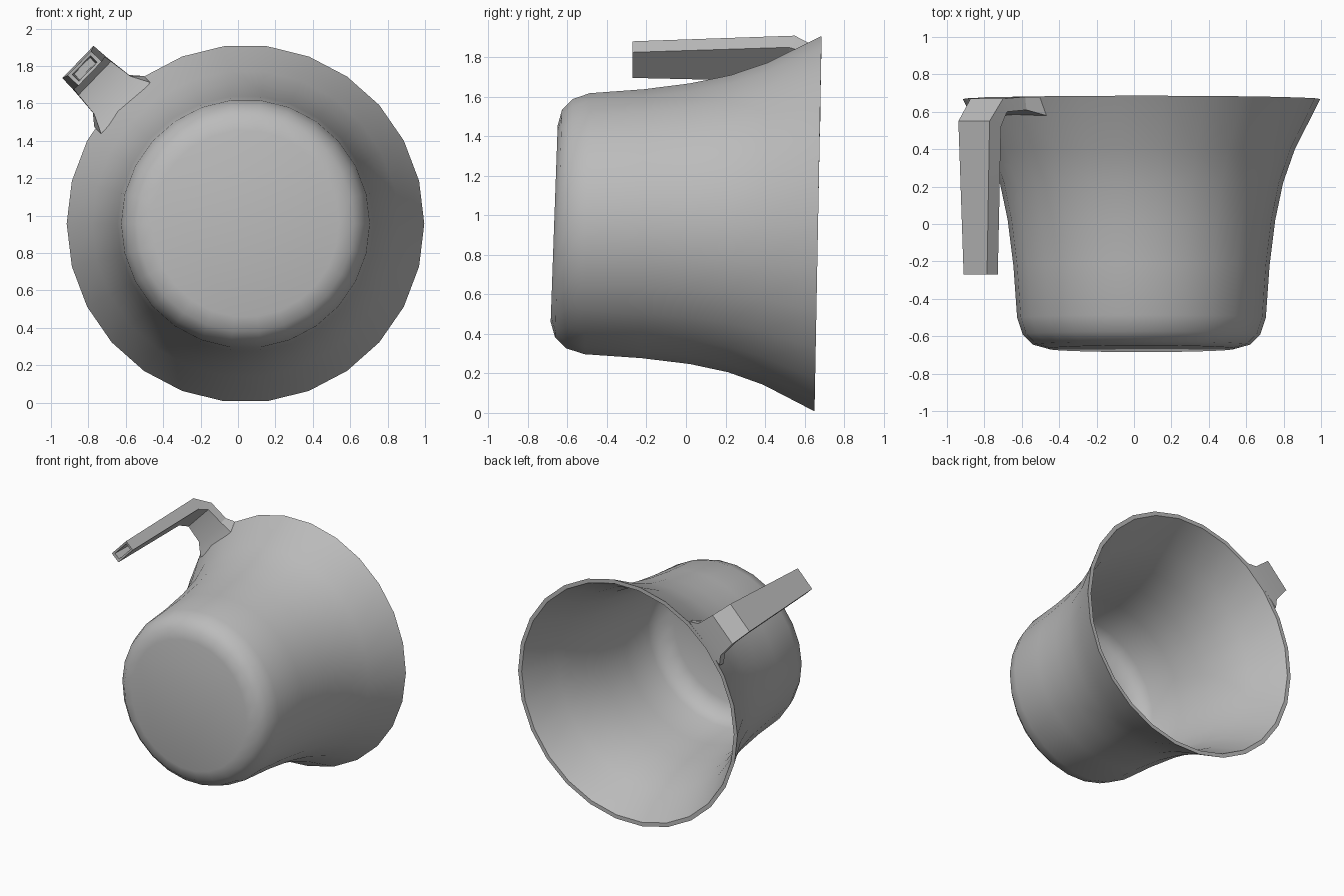
import bpy, bmesh, math
from mathutils import Vector

old = bpy.data.objects.get("Cube")
if old:
    bpy.data.objects.remove(old, do_unlink=True)

CX, CZ = 0.04, 0.957      # axis of the cup, running along y
SEGMENTS = 26

grey = bpy.data.materials.new("plain grey")
grey.use_nodes = True
grey.diffuse_color = (0.5, 0.5, 0.5, 1)
grey.node_tree.nodes["Principled BSDF"].inputs["Base Color"].default_value = (0.5, 0.5, 0.5, 1)


def finish(name, bm, angle):
    bmesh.ops.recalc_face_normals(bm, faces=bm.faces)
    mesh = bpy.data.meshes.new(name)
    bm.to_mesh(mesh)
    bm.free()
    obj = bpy.data.objects.new(name, mesh)
    mesh.materials.append(grey)
    bpy.context.collection.objects.link(obj)
    bpy.ops.object.select_all(action='DESELECT')
    obj.select_set(True)
    bpy.context.view_layer.objects.active = obj
    bpy.ops.object.shade_smooth_by_angle(angle=math.radians(angle))
    return obj


def loft(bm, rings):
    """Join successive closed rings of points and return the vertex rings."""
    rows = [[bm.verts.new(p) for p in ring] for ring in rings]
    for a, b in zip(rows, rows[1:]):
        for i in range(len(a)):
            j = (i + 1) % len(a)
            bm.faces.new((a[i], a[j], b[j], b[i]))
    return rows


# Cup: outer wall from base to rim, then back down the inside (radius, y)
profile = [
    (0.50, -0.667), (0.58, -0.645), (0.635, -0.59), (0.665, -0.50),
    (0.685, -0.22), (0.715, 0.02), (0.757, 0.22), (0.82, 0.40),
    (0.956, 0.668),
    (0.925, 0.668), (0.79, 0.40), (0.725, 0.22), (0.685, 0.02),
    (0.655, -0.22), (0.635, -0.49), (0.60, -0.57), (0.50, -0.62),
]


def cup_ring(radius, y):
    ring = []
    for i in range(SEGMENTS):
        a = 2 * math.pi * i / SEGMENTS
        s = math.sin(a)
        lean = 0.018 * s * abs(y) / 0.67     # rim and base are slightly tilted
        ring.append(Vector((CX + radius * math.cos(a), y + lean, CZ + radius * s)))
    return ring


bm = bmesh.new()
rows = loft(bm, [cup_ring(r, y) for r, y in profile])
for row in (rows[0], rows[-1]):
    bm.faces.new(row)
finish("cup", bm, 40)

# Handle: runs outward from the rim, then bends forward along the cup
theta = math.radians(136)
out = Vector((math.cos(theta), 0, math.sin(theta)))
across = Vector((-out.z, 0, out.x))


def handle_ring(r_out, y_out, r_in, y_in, half):
    corners = [(r_out, y_out, half), (r_out, y_out, -half),
               (r_in, y_in, -half), (r_in, y_in, half)]
    return [Vector((CX, y, CZ)) + out * r + across * w for r, y, w in corners]


sections = [
    (0.94, 0.68, 0.89, 0.58, 0.19),
    (1.00, 0.68, 0.99, 0.61, 0.14),
    (1.15, 0.67, 1.12, 0.60, 0.125),
    (1.245, 0.55, 1.16, 0.52, 0.12),
    (1.235, -0.27, 1.155, -0.27, 0.09),
    (1.22, -0.265, 1.17, -0.265, 0.07),     # hollow end
    (1.215, -0.05, 1.175, -0.05, 0.06),
]
bm = bmesh.new()
rows = loft(bm, [handle_ring(*s) for s in sections])
for row in (rows[0], rows[-1]):
    bm.faces.new(row)
finish("handle", bm, 25)
